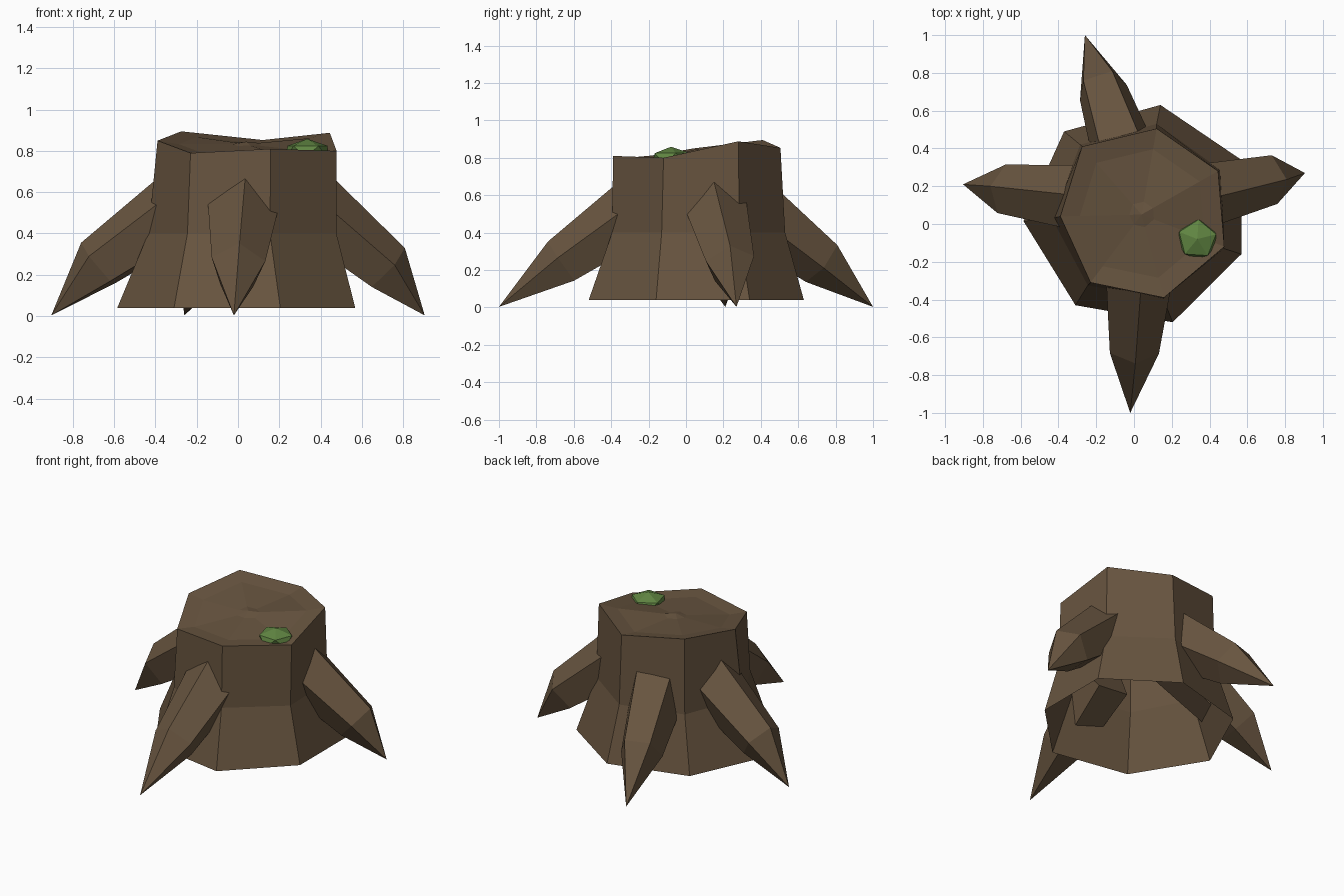
import bpy, bmesh, math
from mathutils import Vector, Matrix

if "Cube" in bpy.data.objects:
    bpy.data.objects.remove(bpy.data.objects["Cube"])


def material(name, rgb):
    m = bpy.data.materials.new(name)
    m.diffuse_color = (*rgb, 1)
    m.use_nodes = True
    m.node_tree.nodes["Principled BSDF"].inputs["Base Color"].default_value = m.diffuse_color
    return m


bark = material("bark brown", (0.136, 0.089, 0.050))
green = material("moss green", (0.117, 0.235, 0.054))


def finish(bm, name, mat):
    bmesh.ops.recalc_face_normals(bm, faces=bm.faces)
    mesh = bpy.data.meshes.new(name)
    bm.to_mesh(mesh)
    bm.free()
    mesh.materials.append(mat)
    obj = bpy.data.objects.new(name, mesh)
    bpy.context.collection.objects.link(obj)
    return obj


def loft(bm, rings):
    """Join successive rings of points with quads, return vertex rings."""
    rows = [[bm.verts.new(p) for p in ring] for ring in rings]
    for a, b in zip(rows, rows[1:]):
        n = len(a)
        for i in range(n):
            j = (i + 1) % n
            bm.faces.new((a[i], a[j], b[j], b[i]))
    return rows


def fan(bm, ring, point):
    c = bm.verts.new(point)
    for i in range(len(ring)):
        bm.faces.new((ring[i], ring[(i + 1) % len(ring)], c))


# Trunk: seven-sided flared shell, open underneath, with an uneven cut top
foot = [(.568, -.16, .04), (.205, -.52, .04), (-.31, -.43, .04), (-.585, .015, .04),
        (-.37, .49, .04), (.14, .63, .04), (.568, .34, .04)]
waist = [(.477, -.13, .4), (.155, -.395, .4), (-.245, -.325, .4), (-.435, .03, .4),
         (-.285, .42, .4), (.12, .53, .4), (.46, .285, .4)]
rim = [(.478, -.12, .80), (.158, -.39, .81), (-.23, -.31, .79), (-.39, .04, .85),
       (-.275, .41, .895), (.12, .505, .853), (.445, .28, .888)]
core = Vector((.04, .05, .83))


def inset(f, drop):
    return [core.lerp(Vector(p), f) - Vector((0, 0, drop)) for p in rim]


bm = bmesh.new()
rows = loft(bm, [foot, waist, rim, inset(.76, .012), inset(.15, 0)])
fan(bm, rows[-1], core + Vector((0, 0, .015)))
finish(bm, "trunk", bark)


# Roots: five-sided tapering spikes leaning out of the trunk
def root(name, base, knee, tip, roll):
    base, knee, tip = Vector(base), Vector(knee), Vector(tip)
    d = (tip - base).normalized()
    side = d.cross(Vector((0, 0, 1))).normalized()
    up = side.cross(d)

    def ring(c, r):
        angles = [math.radians(roll + 72 * k) for k in range(5)]
        return [c + r * (math.cos(a) * up + math.sin(a) * side) for a in angles]

    bm = bmesh.new()
    rows = loft(bm, [ring(base, .185), ring(knee, .137)])
    fan(bm, rows[1], tip)
    bm.faces.new(rows[0])
    finish(bm, name, bark)


root("front_root", (.025, -.26, .515), (0, -.66, .24), (-.02, -1.0, .003), -5)
root("back_root", (-.045, .345, .535), (-.17, .72, .245), (-.26, 1.0, .003), 36)
root("right_root", (.30, .14, .57), (.715, .235, .23), (.905, .27, .003), 8)
root("left_root", (-.24, .13, .555), (-.675, .18, .25), (-.905, .21, .003), 4)

# Moss: flattened faceted clump half sunk into the cut top
bm = bmesh.new()
bmesh.ops.create_icosphere(bm, subdivisions=1, radius=1, matrix=(
    Matrix.Translation((.335, -.08, .797)) @ Matrix.Diagonal((.115, .115, .062, 1))
    @ Matrix.Rotation(.25, 4, 'Z')))
finish(bm, "moss", green)
